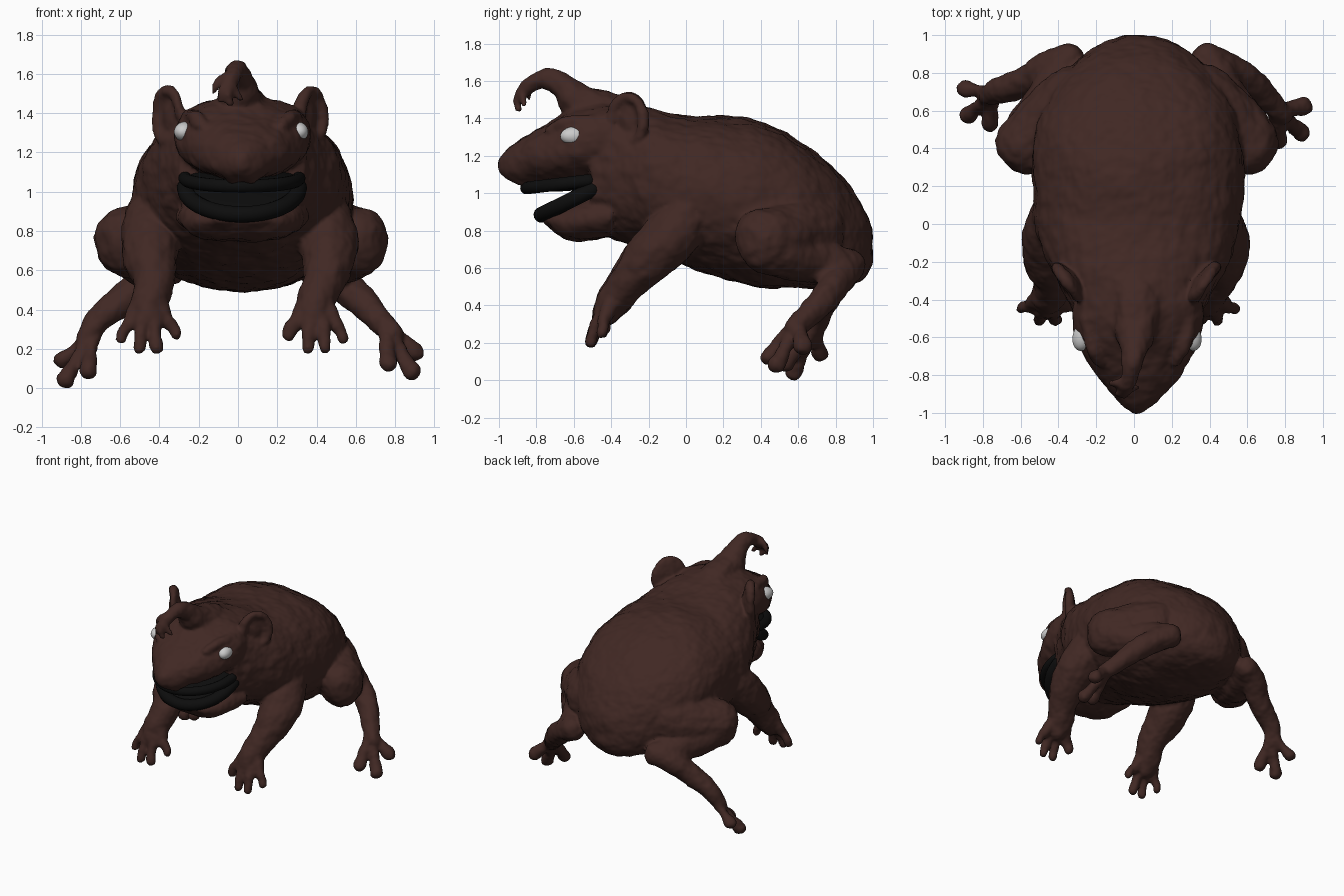
import bpy, bmesh
from math import sin, cos, pi, copysign
from mathutils import Vector, Matrix

if "Cube" in bpy.data.objects:
    bpy.data.objects.remove(bpy.data.objects["Cube"])

CX = 0.02  # the body sits a little right of centre


def material(name, rgb):
    m = bpy.data.materials.new(name)
    m.diffuse_color = (*rgb, 1)
    m.use_nodes = True
    m.node_tree.nodes["Principled BSDF"].inputs["Base Color"].default_value = m.diffuse_color
    return m


def spline(pts, n=5):
    """Catmull-Rom samples through tuples of any length."""
    out = []
    p = [pts[0]] + list(pts) + [pts[-1]]
    for i in range(1, len(p) - 2):
        for k in range(n):
            t = k / n
            out.append([0.5 * (2*b + (c - a)*t + (2*a - 5*b + 4*c - d)*t*t + (3*b - a - 3*c + d)*t**3)
                        for a, b, c, d in zip(p[i-1], p[i], p[i+1], p[i+2])])
    return out + [list(pts[-1])]


def bridge(bm, rings):
    vr = [[bm.verts.new(p) for p in r] for r in rings]
    n = len(vr[0])
    for a, b in zip(vr, vr[1:]):
        for i in range(n):
            bm.faces.new((a[i], a[(i+1) % n], b[(i+1) % n], b[i]))
    bm.faces.new(vr[0][::-1])
    bm.faces.new(vr[-1])


def loft(bm, sections, power=0.9, n=32):
    """Sections along y: (y, half width, top z, bottom z)."""
    f = lambda v: copysign(abs(v) ** power, v)
    rings = []
    for y, w, zt, zb in spline(sections):
        rings.append([(CX + w*f(cos(2*pi*i/n)), y, (zt+zb)/2 + (zt-zb)/2*f(sin(2*pi*i/n))) for i in range(n)])
    bridge(bm, rings)


def tube(bm, pts, n=14):
    """Round-ended tapered tube through (x, y, z, radius) points."""
    s = [(Vector(p[:3]), p[3]) for p in spline(pts)]
    ta, tb = (s[0][0]-s[1][0]).normalized(), (s[-1][0]-s[-2][0]).normalized()
    steps = [k*pi/8 for k in (1, 2, 3)]
    (pa, ra), (pb, rb) = s[0], s[-1]
    s = [(pa + ta*ra*sin(a), ra*cos(a)) for a in steps[::-1]] + s + [(pb + tb*rb*sin(a), rb*cos(a)) for a in steps]
    rings, side = [], None
    for i, (p, r) in enumerate(s):
        t = (s[min(i+1, len(s)-1)][0] - s[max(i-1, 0)][0]).normalized()
        side = t.orthogonal() if side is None else side - t*side.dot(t)
        side.normalize()
        up = t.cross(side)
        rings.append([p + r*(side*cos(2*pi*k/n) + up*sin(2*pi*k/n)) for k in range(n)])
    bridge(bm, rings)


def ball(bm, centre, radii, rot=Matrix.Identity(4)):
    m = Matrix.Translation(centre) @ rot @ Matrix.Diagonal((*radii, 1))
    bmesh.ops.create_uvsphere(bm, u_segments=32, v_segments=16, radius=1, matrix=m)


def finish(bm, name, mat=None):
    bmesh.ops.recalc_face_normals(bm, faces=bm.faces)
    me = bpy.data.meshes.new(name)
    bm.to_mesh(me)
    bm.free()
    for p in me.polygons:
        p.use_smooth = True
    if mat:
        me.materials.append(mat)
    ob = bpy.data.objects.new(name, me)
    bpy.context.collection.objects.link(ob)
    return ob


brown = material("brown_skin", (0.052, 0.021, 0.017))
black = material("mouth_black", (0.004, 0.004, 0.004))

skin = bmesh.new()

# trunk
loft(skin, [(-.51, .32, 1.42, .80), (-.4, .37, 1.49, .76), (-.2, .48, 1.46, .69), (0, .54, 1.41, .61),
            (.2, .555, 1.41, .545), (.4, .555, 1.38, .50), (.6, .51, 1.28, .495), (.8, .385, 1.12, .50),
            (.93, .24, .95, .53), (.995, .09, .80, .63)])
# skull and snout
loft(skin, [(-.3, .32, 1.48, 1.10), (-.45, .345, 1.49, 1.08), (-.6, .335, 1.45, 1.07), (-.7, .285, 1.39, 1.065),
            (-.8, .22, 1.33, 1.06), (-.9, .135, 1.27, 1.06), (-.96, .07, 1.22, 1.09), (-1.0, .025, 1.185, 1.12)])
# lower jaw
loft(skin, [(-.4, .34, 1.0, .77), (-.55, .30, .98, .745), (-.65, .25, .93, .76),
            (-.72, .19, .90, .81), (-.765, .12, .885, .84)])

# curled head stalk with small fingers
tube(skin, [(CX, -.42, 1.40, .15), (.01, -.56, 1.48, .11), (0, -.66, 1.575, .07), (-.01, -.75, 1.615, .053),
            (-.03, -.83, 1.588, .047), (-.05, -.87, 1.545, .042)])
for x, y, z in ((-.125, -.85, 1.51), (-.09, -.90, 1.465), (-.04, -.905, 1.45), (.01, -.875, 1.475)):
    tube(skin, [(-.03, -.83, 1.575, .03), ((x-.05)/2 - .01, y+.005, z+.06, .023), (x, y+.01, z, .019)], 10)

for s in (1, -1):
    # front leg; the hands sit slightly left of centre
    fx = lambda x: -.03 + s*x
    sx = lambda x: .005 + s*x
    tube(skin, [(sx(.42), .02, .90, .14), (sx(.45), -.08, .77, .15), (sx(.45), -.19, .66, .135),
                (sx(.43), -.30, .54, .105), (fx(.425), -.38, .43, .092), (fx(.425), -.42, .37, .075)])
    for tx, ty, tz, bx in ((.285, -.44, .27, .37), (.385, -.505, .205, .405), (.475, -.51, .205, .45),
                           (.565, -.45, .25, .48)):
        tube(skin, [(fx(bx), -.40, .41, .05), (fx((bx+tx)/2), (-.42+ty)/2, .33, .037),
                    (fx(tx*.85+bx*.15), ty+.01, tz+.04, .03), (fx(tx), ty, tz, .03)], 10)

    # hind leg: thigh forward to knee, shank back to heel, long foot outward
    hx = lambda x: CX + s*x
    tx0 = lambda x: .003 + s*x
    dy, dz = -.045*s, .02*s
    tube(skin, [(hx(.33), .66, .80, .19), (hx(.46), .54, .77, .19), (hx(.585), .43, .76, .165)])
    tube(skin, [(hx(.59), .43, .72, .15), (hx(.51), .60, .65, .125), (hx(.42), .78, .62, .105),
                (hx(.37), .87, .61, .085)])
    tube(skin, [(hx(.37), .87, .61, .09), (hx(.46), .83, .57, .088), (hx(.58), .76, .47, .08),
                (tx0(.71), .68+dy*.6, .35, .068), (tx0(.78), .63+dy, .26+dz, .055)])
    for tx, ty, tz in ((.895, .67, .165), (.88, .53, .063), (.765, .49, .11)):
        tx, ty, tz = tx0(tx), ty+dy, tz+dz
        a = Vector((tx0(.74), .65+dy, .30+dz))
        b = a.lerp(Vector((tx, ty, tz)), .6)
        tube(skin, [(*a, .045), (*b, .034), (tx, ty, tz, .048)], 12)

    # ear: thin disc with a raised C-shaped rim
    rot = Matrix.Rotation(-.6*s, 4, 'Z')
    centre = Vector((.01 + s*.345, -.30, 1.385))
    ball(skin, centre, (.03, .095, .135), rot)
    tube(skin, [(*(centre + rot @ Vector((s*.022, .1*cos(a), .13*sin(a)))), .03)
                for a in [-1.9 + k*.55 for k in range(10)]], 10)
    # brow ridge
    tube(skin, [(hx(.20), -.73, 1.335, .03), (hx(.245), -.64, 1.375, .04), (hx(.27), -.5, 1.38, .04)])
    # nostril bump
    ball(skin, (hx(.06), -.90, 1.2), (.035, .05, .03))
    # fleshy bumps above the lip
    ball(skin, (hx(.045), -.87, 1.075), (.035, .04, .03))

body = finish(skin, "body_with_limbs", brown)
rm = body.modifiers.new("fuse", 'REMESH')
rm.mode, rm.voxel_size, rm.use_smooth_shade = 'VOXEL', .013, True
sm = body.modifiers.new("soften", 'SMOOTH')
sm.factor, sm.iterations = .5, 7
for name, size, strength in (("lumps", .22, .03), ("wrinkles", .07, .016)):
    tex = bpy.data.textures.new(name, 'CLOUDS')
    tex.noise_scale = size
    d = body.modifiers.new(name, 'DISPLACE')
    d.texture, d.strength, d.mid_level = tex, strength, .45

# black mouth: upper and lower lining, each a plate with a rounded lip
for name, centre, tilt, rx, ry, r in (("upper_mouth_lining", (CX, -.52, 1.068), .12, .29, .335, .034),
                                      ("lower_mouth_lining", (CX, -.50, 1.02), .46, .29, .305, .042)):
    bm = bmesh.new()
    rot = Matrix.Rotation(tilt, 4, 'X')
    ball(bm, centre, (rx, ry, .045), rot)
    tube(bm, [(*(Vector(centre) + rot @ Vector((rx*cos(a), ry*sin(a), 0))), r)
              for a in [pi + k*pi/10 for k in range(11)]])
    finish(bm, name, black)
bm = bmesh.new()
ball(bm, (CX, -.42, 1.03), (.32, .15, .10))
finish(bm, "throat", black)

# pale eyes
for x, turn, name in ((.30, .3, "right_eye"), (-.268, -.3, "left_eye")):
    bm = bmesh.new()
    ball(bm, (x, -.592, 1.305), (.055, .082, .052), Matrix.Rotation(turn, 4, 'Z'))
    finish(bm, name)
